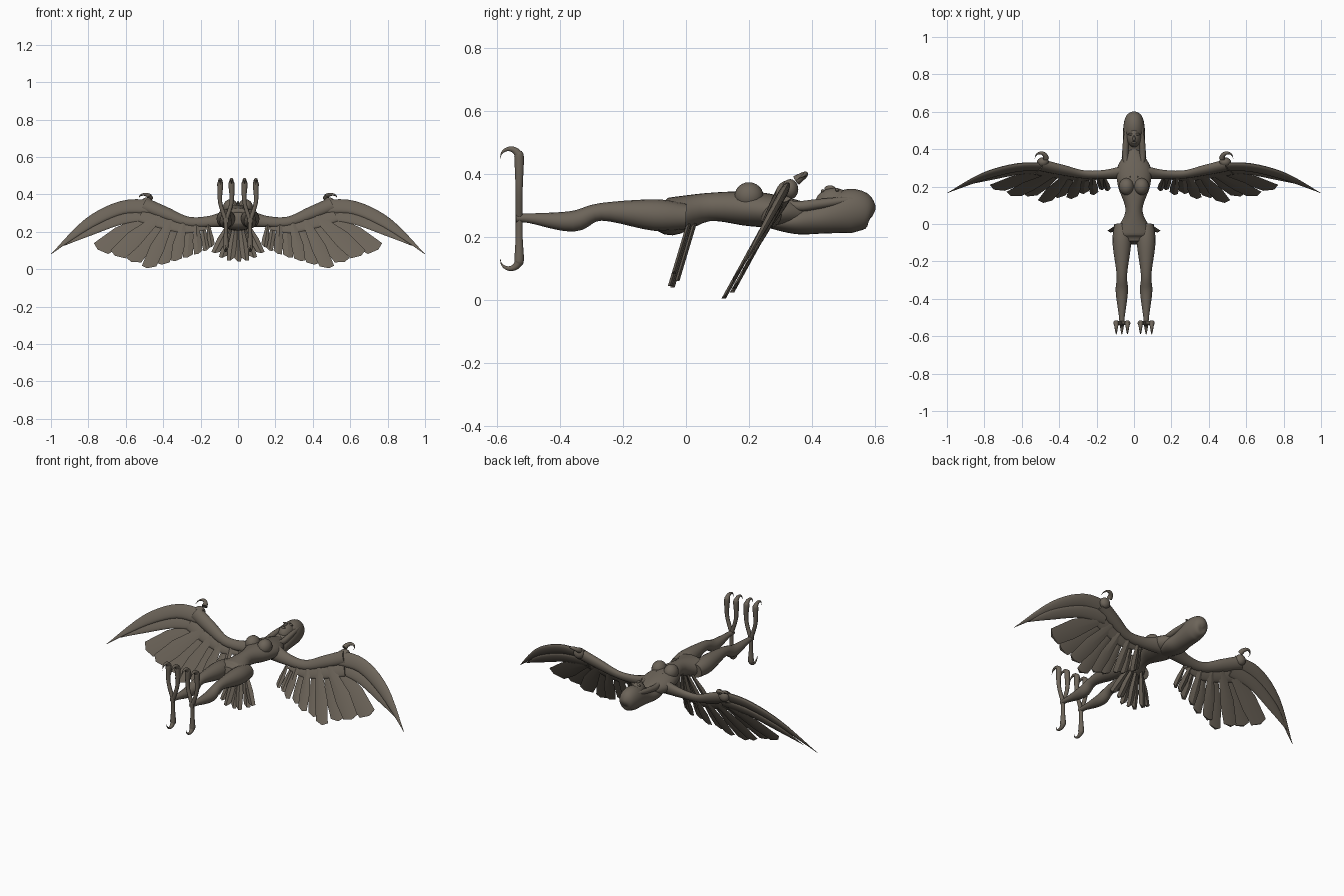
import bpy, bmesh, math
from mathutils import Vector

cube = bpy.data.objects.get("Cube")
if cube:
    bpy.data.objects.remove(cube, do_unlink=True)

# Single stone-brown material
stone = bpy.data.materials.new("stone_brown")
stone.use_nodes = True
stone.diffuse_color = (.15, .127, .1, 1)
shader = stone.node_tree.nodes["Principled BSDF"]
shader.inputs["Base Color"].default_value = stone.diffuse_color

SIDEWAYS = Vector((1, 0, 0))
UPRIGHT = Vector((0, 0, 1))


def finish(name, bm, mirror, angle=50):
    """Turn a bmesh into a smooth-shaded object, mirrored for paired parts."""
    bmesh.ops.recalc_face_normals(bm, faces=bm.faces)
    mesh = bpy.data.meshes.new(name)
    bm.to_mesh(mesh)
    bm.free()
    mesh.materials.append(stone)
    obj = bpy.data.objects.new(name, mesh)
    bpy.context.collection.objects.link(obj)
    if mirror:
        modifier = obj.modifiers.new("mirror", "MIRROR")
        modifier.use_mirror_merge = False
    bpy.ops.object.select_all(action="DESELECT")
    obj.select_set(True)
    bpy.context.view_layer.objects.active = obj
    bpy.ops.object.shade_smooth_by_angle(angle=math.radians(angle))


def spline(stations, steps=5):
    """Smoothly interpolate stations of (x, y, z, radius, other radius)."""
    padded = [stations[0], *stations, stations[-1]]
    rows = []
    for before, start, end, after in zip(padded, padded[1:], padded[2:], padded[3:]):
        for step in range(steps):
            t = step / steps
            row = []
            for p, q, r, s in zip(before, start, end, after):
                enter, leave = (r - p) / 2, (s - q) / 2
                bend = 3 * (r - q) - 2 * enter - leave
                twist = 2 * (q - r) + enter + leave
                row.append(q + t * (enter + t * (bend + t * twist)))
            rows.append(row)
    return rows + [list(stations[-1])]


def loft(name, stations, side=SIDEWAYS, mirror=True, sides=16):
    """Skin elliptical rings along a smooth path."""
    rows = spline(stations)
    centres = [Vector(row[:3]) for row in rows]
    last = len(rows) - 1
    bm = bmesh.new()
    rings = []
    for i, (centre, row) in enumerate(zip(centres, rows)):
        tangent = (centres[min(i + 1, last)] - centres[max(i - 1, 0)]).normalized()
        u = (side - tangent * side.dot(tangent)).normalized()
        v = tangent.cross(u)
        wide, deep = (max(radius, .001) for radius in row[3:])
        ring = []
        for k in range(sides):
            turn = math.tau * k / sides
            offset = u * wide * math.cos(turn) + v * deep * math.sin(turn)
            ring.append(bm.verts.new(centre + offset))
        rings.append(ring)
    for lower, upper in zip(rings, rings[1:]):
        for k in range(sides):
            bm.faces.new((lower[k - 1], lower[k], upper[k], upper[k - 1]))
    bm.faces.new(rings[0])
    bm.faces.new(rings[-1])
    finish(name, bm, mirror)


def ball(name, centre, radii, mirror=False):
    bm = bmesh.new()
    bmesh.ops.create_uvsphere(bm, u_segments=20, v_segments=12, radius=1)
    bmesh.ops.scale(bm, vec=radii, verts=bm.verts)
    bmesh.ops.translate(bm, vec=centre, verts=bm.verts)
    finish(name, bm, mirror)


def hook(centre, start, peak, radius, count=6):
    """Stations of a half-circle claw that tapers to a point."""
    stations = []
    for k in range(count + 1):
        turn = math.pi * k / count
        point = Vector(centre) + Vector(start) * math.cos(turn) + Vector(peak) * math.sin(turn)
        taper = radius * (1 - k / count)
        stations.append((*point, taper, taper))
    return stations


def on_wing(x, z, lift=0):
    return x, .125 + .55 * z + lift, z


def on_tail(x, z, lift=0):
    return x, .3 * z - .055 + lift, z


WING_PLANE = Vector(on_wing(0, 1)) - Vector(on_wing(0, 0))


def feather(name, place, root, tip, width, lift=0, mirror=True, thick=.007):
    """Ridged blade with an oblique blunt end, laid on a sloping plane."""
    root, tip = Vector(root), Vector(tip)
    along = tip - root
    across = Vector((-along.y, along.x)).normalized() * width
    bm = bmesh.new()

    def edge(outline, rise=0):
        points = [root + along * u + across * v for u, v in outline]
        return [bm.verts.new(place(p.x, p.y, lift + rise)) for p in points]

    left = edge(((0, -.2), (.6, -.5), (.9, -.5)))
    right = edge(((0, .2), (.6, .5), (1, .4)))
    ridges = [edge(((0, 0), (.6, 0), (1, 0)), rise) for rise in (-thick, thick)]
    for ridge in ridges:
        for a, b in ((left, ridge), (ridge, right)):
            for i in range(2):
                bm.faces.new((a[i], b[i], b[i + 1], a[i + 1]))
    for end in (0, -1):
        bm.faces.new((left[end], ridges[0][end], right[end], ridges[1][end]))
    finish(name, bm, mirror, angle=25)


def leaf(name, path, width, thick, lift=0):
    """Long curved feather, broad at its first point and pointed at its last."""
    stations = []
    for k, (x, z) in enumerate(path):
        taper = math.sqrt(1 - (k / (len(path) - 1)) ** 2)
        stations.append((*on_wing(x, z, lift), width * taper, thick * taper))
    loft(name, stations, WING_PLANE)


# Torso from neck to hips
torso = ((.4, .275, .03, .03), (.3, .28, .09, .05), (.2, .29, .085, .055),
         (.07, .295, .045, .045), (-.05, .265, .1, .06), (-.1, .275, .06, .03))
loft("torso", [(0, *station) for station in torso], mirror=False, sides=24)
ball("chest_pair", (.04, .2, .33), (.04, .046, .044), mirror=True)

# Head, hair and face
hair = ((.24, .245, .04, .01), (.34, .25, .065, .04), (.42, .26, .058, .05),
        (.52, .283, .057, .07), (.58, .275, .04, .05), (.594, .27, .005, .005))
loft("hair", [(0, *station) for station in hair], mirror=False, sides=24)
ball("face", (0, .47, .306), (.04, .06, .05))
ball("nose", (0, .457, .354), (.007, .018, .01))
ball("lips", (0, .434, .346), (.014, .006, .006))
ball("brows", (.018, .48, .35), (.016, .006, .006), mirror=True)
locks = ((.036, .53, .32, .01), (.045, .42, .305, .016), (.044, .34, .3, .015), (.02, .25, .34, 0))
loft("hair_locks", [(x, y, z, r, r) for x, y, z, r in locks])

# Legs
ANKLE = Vector((.065, -.53, .26))
legs = ((0, .265, .04), (-.1, .27, .05), (-.27, .28, .028), (-.36, .25, .033),
        (-.5, .26, .015), (-.54, .26, .015))
loft("legs", [(ANKLE.x, y, z, r, r) for y, z, r in legs])

# Hooked toes: two raised and one lowered on each foot
for name, spread, height, curl in (("inner_toes", -.03, .45, .03), ("outer_toes", .03, .45, .03),
                                   ("rear_toes", 0, .13, -.03)):
    x = ANKLE.x + spread
    claw = hook((x, ANKLE.y - .03, height), (0, .03, 0), (0, 0, curl), .016)
    knuckle = (x, ANKLE.y, (ANKLE.z + height) / 2, .011, .012)
    loft(name, [(*ANKLE, .012, .012), knuckle, *claw], sides=10)

# Wing arms, coverts and long outer feathers
arms = ((.04, .275, .05), (.15, .255, .032), (.27, .255, .028), (.39, .3, .036), (.5, .345, .04))
loft("wing_arms", [(*on_wing(x, z), r, r * .7) for x, z, r in arms], WING_PLANE)
leaf("wing_coverts", ((.52, .29), (.4, .25), (.27, .22), (.14, .22)), .04, .01)
leaf("leading_feathers", ((.46, .335), (.62, .33), (.8, .245), (1, .08)), .042, .015, -.004)
leaf("trailing_feathers", ((.45, .29), (.62, .27), (.8, .2), (.93, .125)), .036, .01, .008)

# Fan of wing feathers, outer to inner, the fourth hanging lowest
FAN = 10
for i in range(FAN):
    t = i / (FAN - 1)
    drop = t - 1 / 3
    root = (.45 - .29 * t, .29 - .05 * t)
    tip = (.14 + .61 * (1 - t) ** 1.4, .005 + max(-.3 * drop, .17 * drop))
    feather(f"wing_feathers_{i + 1}", on_wing, root, tip, .1 - .065 * t, .008 * (-1) ** i)

# Wrist knobs with hooked claws
ball("wrist_knobs", on_wing(.487, .352, .012), (.032, .026, .032), mirror=True)
loft("wrist_claws", hook((.5, .35, .38), (-.03, 0, 0), (0, .03, .02), .016), UPRIGHT, sides=10)

# Tail fan
feather("tail_feather_centre", on_tail, (0, .26), (0, .04), .042, mirror=False)
for i in range(1, 4):
    feather(f"tail_feathers_{i}", on_tail, (.012 * i, .26), (.042 * i, .04 + .005 * i * i),
            .045, .009 * (-1) ** i)
